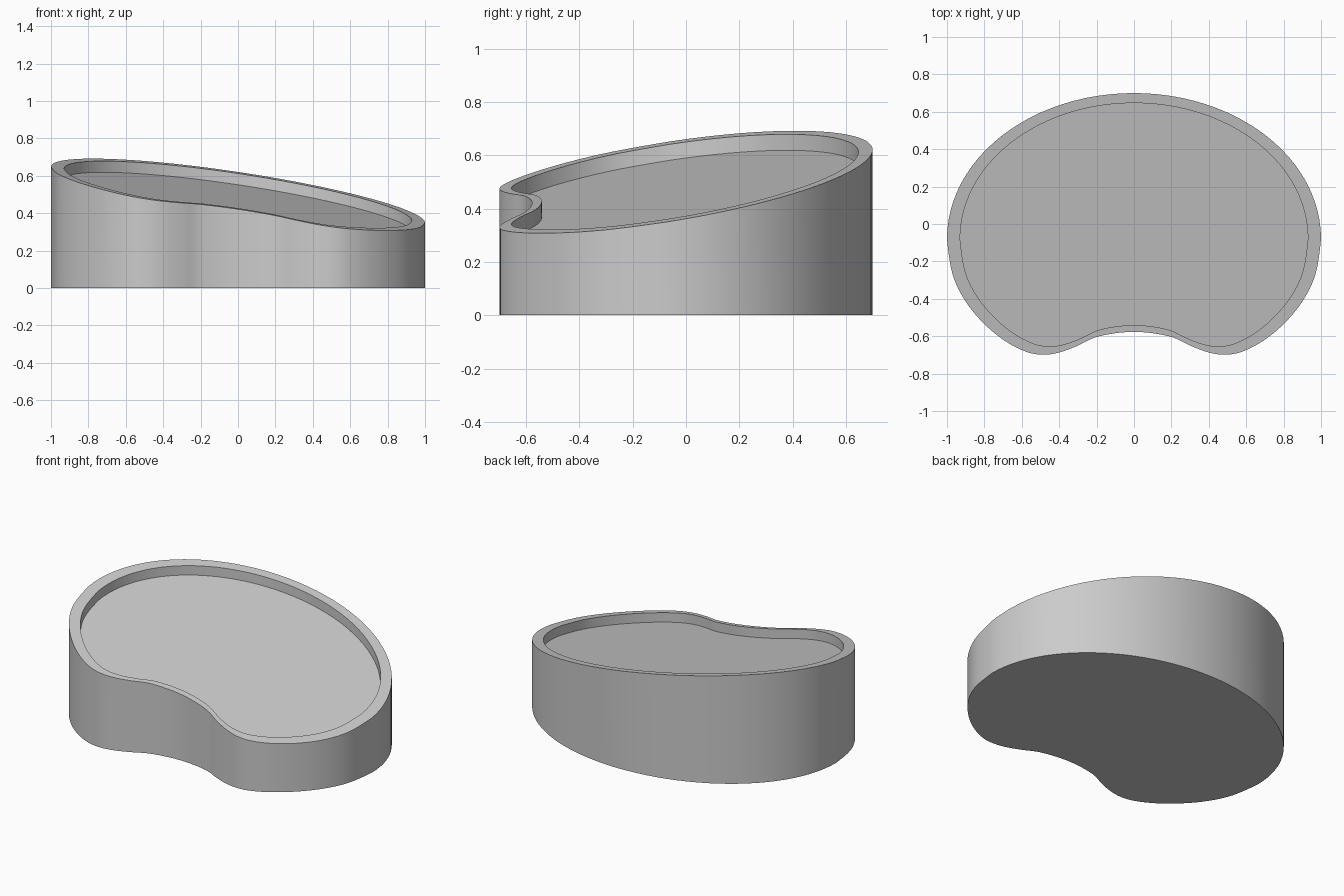
import bpy, bmesh, math
from mathutils import Vector

old = bpy.data.objects.get("Cube")
if old:
    bpy.data.objects.remove(old)

# One grey material
grey = bpy.data.materials.new("plain grey")
grey.use_nodes = True
colour = (0.6, 0.6, 0.6, 1)
grey.diffuse_color = colour
grey.node_tree.nodes["Principled BSDF"].inputs["Base Color"].default_value = colour

RIM, DEPTH, CENTRE_Y = 0.93, 0.06, -0.06


def smooth_path(points, steps):
    """Points along a Catmull-Rom curve, without its two end guides."""
    path = []
    for a, b, c, d in zip(points, points[1:], points[2:], points[3:]):
        for i in range(steps):
            t = i / steps
            path.append(b + 0.5 * t * (c - a + t * (2 * a - 5 * b + 4 * c - d
                        + t * (3 * (b - c) + d - a))))
    return path


def top_height(x, y):
    """The rim lies on a plane that falls to the left and to the front."""
    return 0.511 - 0.15 * x + 0.156 * y


# Half outline: round back, front lobe, shallow notch
back = [Vector((math.sin(a), 0.78 * math.cos(a) - 0.08))
        for a in (math.pi / 2 * i / 24 for i in range(24))]
lobe = [Vector(p) for p in (
    (1, 0.02), (1, -0.08), (0.97, -0.27), (0.9, -0.415), (0.8, -0.535),
    (0.69, -0.625), (0.58, -0.682), (0.49, -0.699), (0.4, -0.687),
    (0.3, -0.65), (0.21, -0.607), (0.1, -0.584), (0, -0.577), (-0.1, -0.584))]
half = back + smooth_path(lobe, 4) + [Vector((0, -0.577))]
outline = half + [Vector((-p.x, p.y)) for p in half[-2:0:-1]]
inner = [Vector((p.x * RIM, (p.y - CENTRE_Y) * RIM + CENTRE_Y)) for p in outline]

# Solid body with a raised rim around a sunken, parallel floor
bm = bmesh.new()
rings = [
    [bm.verts.new((p.x, p.y, 0)) for p in outline],
    [bm.verts.new((p.x, p.y, top_height(*p))) for p in outline],
    [bm.verts.new((p.x, p.y, top_height(*p))) for p in inner],
    [bm.verts.new((p.x, p.y, top_height(*p) - DEPTH)) for p in inner],
]
for low, high in zip(rings, rings[1:]):
    for i in range(len(outline)):
        bm.faces.new((low[i - 1], low[i], high[i], high[i - 1]))
bm.faces.new(rings[0])
bm.faces.new(rings[-1])
bmesh.ops.recalc_face_normals(bm, faces=bm.faces)

mesh = bpy.data.meshes.new("sloped_tray")
bm.to_mesh(mesh)
bm.free()
mesh.materials.append(grey)
tray = bpy.data.objects.new("sloped_tray", mesh)
bpy.context.collection.objects.link(tray)
bpy.context.view_layer.objects.active = tray
tray.select_set(True)
bpy.ops.object.shade_smooth_by_angle(angle=math.radians(30))
